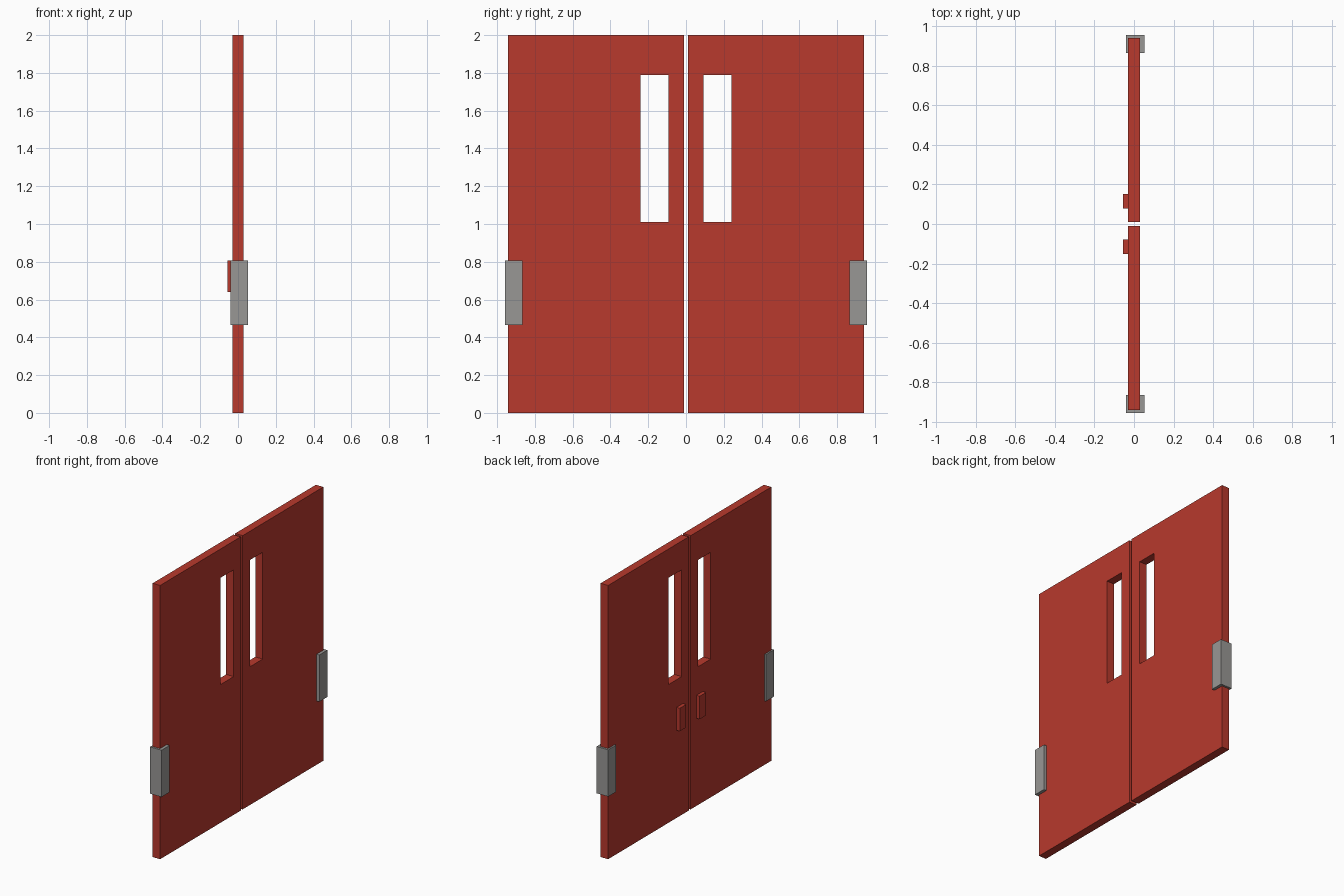
import bpy
import bmesh
from mathutils import Vector

cube = bpy.data.objects.get("Cube")
if cube:
    bpy.data.objects.remove(cube, do_unlink=True)


def make_material(name, rgb):
    mat = bpy.data.materials.new(name)
    mat.use_nodes = True
    mat.diffuse_color = (*rgb, 1)
    mat.node_tree.nodes["Principled BSDF"].inputs["Base Color"].default_value = (*rgb, 1)
    return mat


red = make_material("red_paint", (0.48, 0.041, 0.026))
grey = make_material("grey_metal", (0.315, 0.31, 0.30))


def finish(name, bm, mat):
    bmesh.ops.recalc_face_normals(bm, faces=bm.faces)
    mesh = bpy.data.meshes.new(name)
    bm.to_mesh(mesh)
    bm.free()
    mesh.materials.append(mat)
    obj = bpy.data.objects.new(name, mesh)
    bpy.context.collection.objects.link(obj)


def box(name, lo, hi, mat):
    lo, hi = Vector(lo), Vector(hi)
    bm = bmesh.new()
    bmesh.ops.create_cube(bm, size=1)
    size = hi - lo
    bmesh.ops.scale(bm, verts=bm.verts, vec=[abs(s) for s in size])
    bmesh.ops.translate(bm, verts=bm.verts, vec=(lo + hi) / 2)
    finish(name, bm, mat)


def rectangle(bm, x, y0, y1, z0, z1):
    return [bm.verts.new((x, y, z)) for y, z in ((y0, z0), (y1, z0), (y1, z1), (y0, z1))]


def door(name, side):
    # Frame-shaped face around the window opening, extruded to door thickness
    bm = bmesh.new()
    outer = rectangle(bm, -0.03, side * 0.011, side * 0.942, 0, 2)
    inner = rectangle(bm, -0.03, side * 0.093, side * 0.242, 1.01, 1.79)
    for i in range(4):
        j = (i + 1) % 4
        bm.faces.new((outer[i], outer[j], inner[j], inner[i]))
    result = bmesh.ops.extrude_face_region(bm, geom=bm.faces[:], use_keep_orig=True)
    moved = [v for v in result["geom"] if isinstance(v, bmesh.types.BMVert)]
    bmesh.ops.translate(bm, verts=moved, vec=(0.06, 0, 0))
    finish(name, bm, red)


# Mirrored pair of doors, each with a pull handle and an edge hinge
for label, s in (("left", 1), ("right", -1)):
    door(f"{label}_door", s)
    box(f"{label}_handle", (-0.056, s * 0.078, 0.64), (-0.03, s * 0.152, 0.808), red)
    box(f"{label}_hinge", (-0.041, s * 0.865, 0.466), (0.052, s * 0.957, 0.808), grey)
